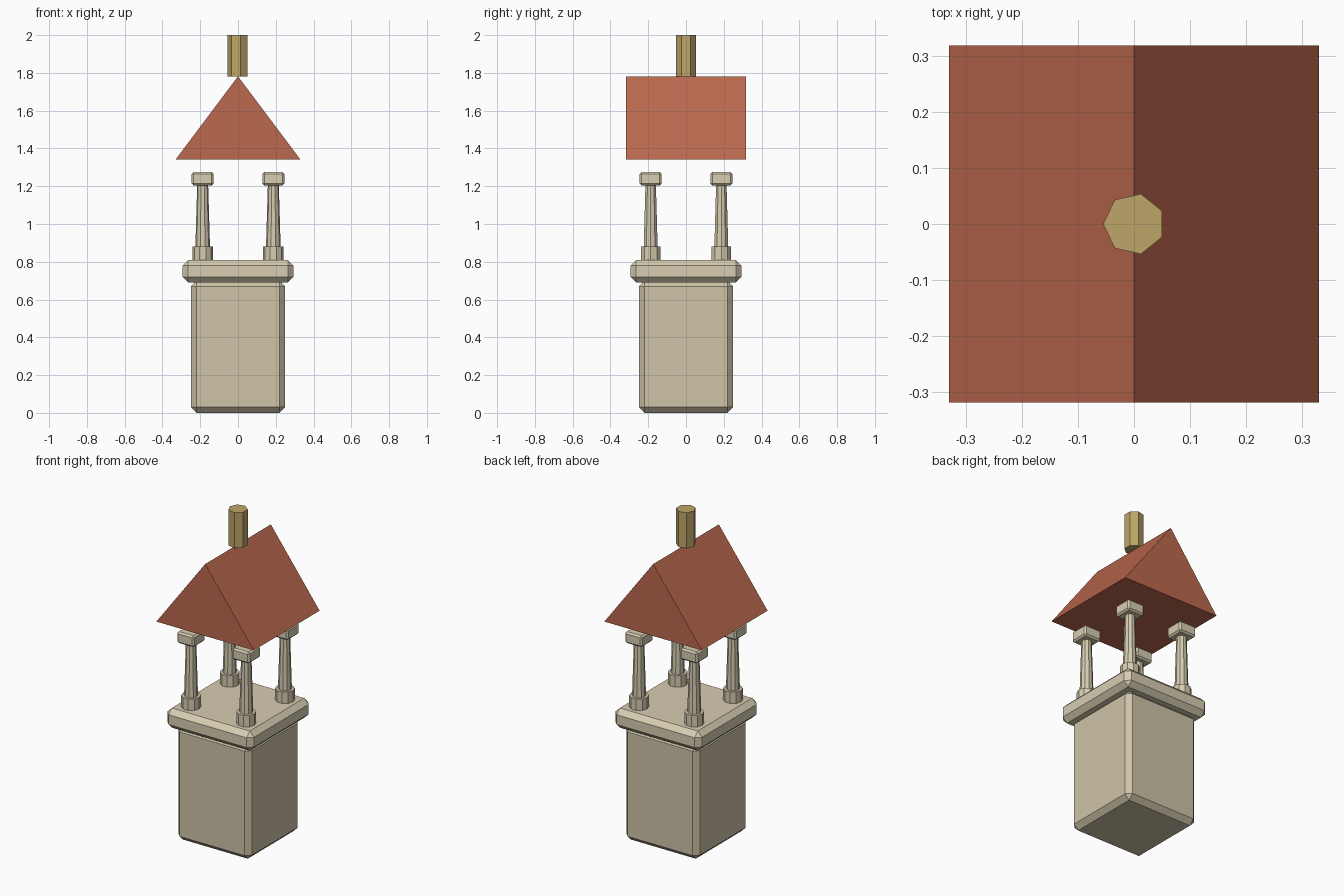
import bpy, math

if "Cube" in bpy.data.objects:
    bpy.data.objects.remove(bpy.data.objects["Cube"])


def material(name, rgb):
    m = bpy.data.materials.new(name)
    m.diffuse_color = (*rgb, 1)
    m.use_nodes = True
    m.node_tree.nodes["Principled BSDF"].inputs["Base Color"].default_value = m.diffuse_color
    return m


STONE = material("stone", (0.62, 0.55, 0.39))
PALE = material("pale_stone", (0.68, 0.61, 0.44))
TILE = material("tile", (0.50, 0.14, 0.075))
BRASS = material("brass", (0.52, 0.38, 0.14))


def box(name, x, y, half, z0, z1, bevel, mat):
    bpy.ops.mesh.primitive_cube_add(size=1, location=(x, y, (z0 + z1) / 2))
    o = bpy.context.object
    o.name = name
    o.scale = (2 * half, 2 * half, z1 - z0)
    bpy.ops.object.transform_apply(location=False, rotation=False, scale=True)
    mod = o.modifiers.new("chamfer", "BEVEL")
    mod.width, mod.segments = bevel, 1
    o.data.materials.append(mat)
    return o


def prism(name, x, y, r0, r1, z0, z1, sides, mat, turn=0.0):
    bpy.ops.mesh.primitive_cone_add(vertices=sides, radius1=r0, radius2=r1, depth=z1 - z0,
                                    location=(x, y, (z0 + z1) / 2), rotation=(0, 0, turn))
    o = bpy.context.object
    o.name = name
    o.data.materials.append(mat)
    return o


# Pedestal and ledge
box("pedestal", 0, 0, 0.25, 0, 0.70, 0.03, STONE)
box("ledge", 0, 0, 0.294, 0.69, 0.81, 0.03, PALE)

# Four columns: round foot, tapered shaft, square capital
for sx in (-1, 1):
    for sy in (-1, 1):
        x, y = 0.187 * sx, 0.187 * sy
        prism("column_foot", x, y, 0.055, 0.055, 0.81, 0.88, 10, PALE, math.pi / 2)
        prism("column_shaft", x, y, 0.039, 0.029, 0.87, 1.21, 10, PALE, math.pi / 2)
        box("column_capital", x, y, 0.058, 1.205, 1.275, 0.01, PALE)

# Gable roof: triangle profile run front to back
W, D, Z0, Z1 = 0.33, 0.318, 1.342, 1.782
verts = [(x, y, z) for y in (-D, D) for x, z in ((-W, Z0), (W, Z0), (0, Z1))]
faces = [(0, 1, 2), (5, 4, 3), (0, 3, 4, 1), (1, 4, 5, 2), (2, 5, 3, 0)]
mesh = bpy.data.meshes.new("roof")
mesh.from_pydata(verts, [], faces)
mesh.materials.append(TILE)
roof = bpy.data.objects.new("roof", mesh)
bpy.context.collection.objects.link(roof)

# Seven-sided finial
prism("finial", 0, 0, 0.055, 0.055, 1.782, 2.0, 7, BRASS, math.pi / 2)
